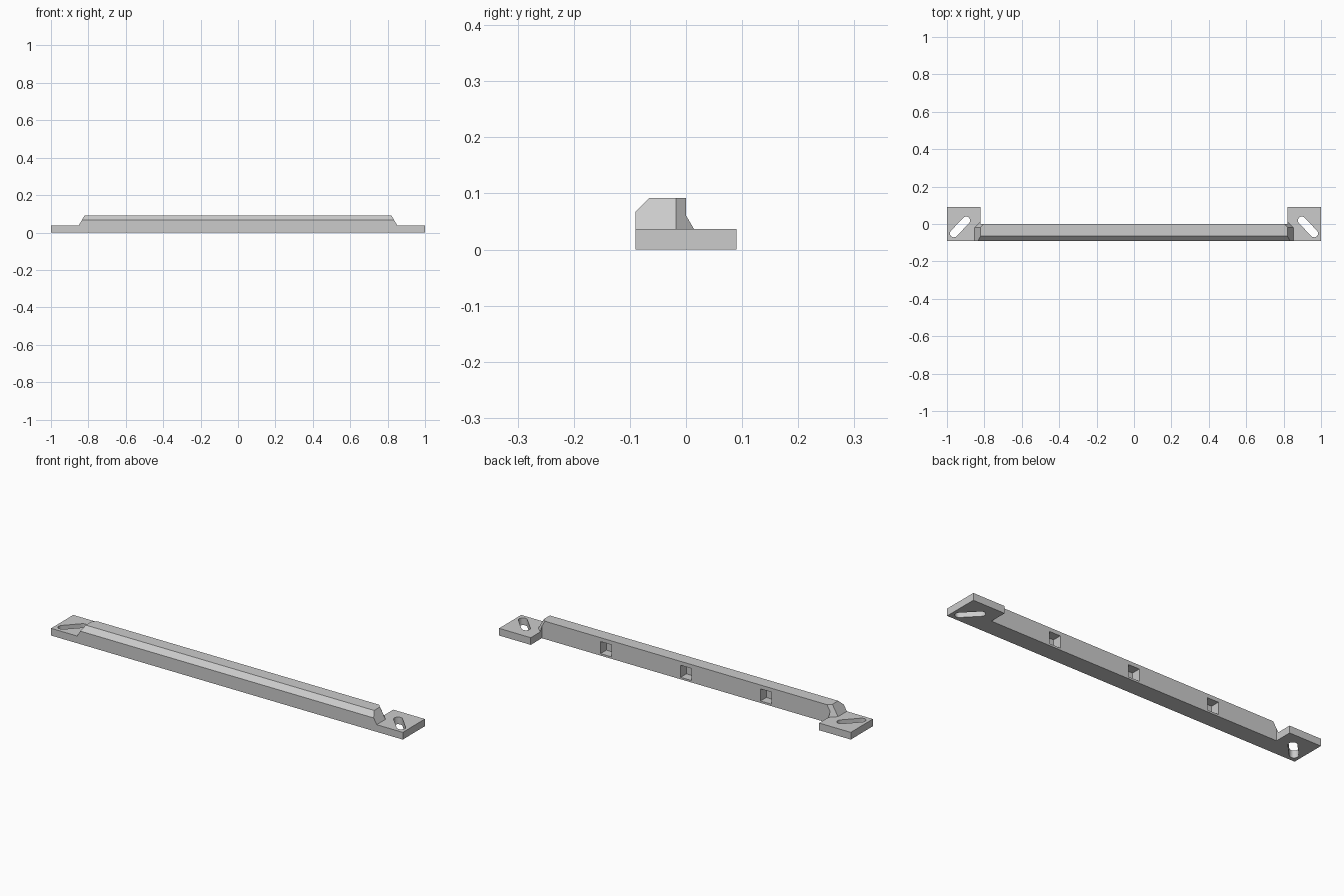
import bpy, bmesh, math
from mathutils import Vector

cube = bpy.data.objects.get("Cube")
if cube:
    bpy.data.objects.remove(cube, do_unlink=True)

grey = bpy.data.materials.new("light grey")
grey.use_nodes = True
GREY = (0.6, 0.6, 0.6, 1)
grey.diffuse_color = GREY
grey.node_tree.nodes["Principled BSDF"].inputs["Base Color"].default_value = GREY


def finish(name, bm):
    bmesh.ops.recalc_face_normals(bm, faces=bm.faces)
    mesh = bpy.data.meshes.new(name)
    bm.to_mesh(mesh)
    bm.free()
    mesh.materials.append(grey)
    obj = bpy.data.objects.new(name, mesh)
    bpy.context.collection.objects.link(obj)
    return obj


def prism(points, depth):
    """Extrude a closed loop of points along a vector."""
    bm = bmesh.new()
    face = bm.faces.new([bm.verts.new(p) for p in points])
    ext = bmesh.ops.extrude_face_region(bm, geom=[face])
    verts = [v for v in ext["geom"] if isinstance(v, bmesh.types.BMVert)]
    bmesh.ops.translate(bm, verts=verts, vec=depth)
    return bm


def box(x0, x1, y0, y1, z0, z1):
    return prism([(x0, y0, z0), (x1, y0, z0), (x1, y1, z0), (x0, y1, z0)], (0, 0, z1 - z0))


def combine(obj, tool, operation):
    mod = obj.modifiers.new(operation.lower(), "BOOLEAN")
    mod.operation, mod.solver, mod.object = operation, "EXACT", tool
    bpy.context.view_layer.objects.active = obj
    bpy.ops.object.modifier_apply(modifier=mod.name)
    bpy.data.objects.remove(tool, do_unlink=True)


FRONT, TOP, PAD_TOP = -0.09, 0.092, 0.037
INNER = 0.82          # inner edge of the end pads
SLOPE = 0.58          # lean of the sloped ends

# Main bar: chamfered profile swept along its length
profile = [(FRONT, 0), (0.02, 0), (0.02, TOP), (-0.065, TOP), (FRONT, 0.067)]
bm = prism([(-0.9, y, z) for y, z in profile], (1.8, 0, 0))

# Sloped ends with a 45 degree back corner
for side in (-1, 1):
    for point, normal in (((side * INNER, 0, TOP), (side, 0, SLOPE)),
                          ((side * INNER, -0.018, TOP), (side, 1, SLOPE))):
        bmesh.ops.bisect_plane(bm, geom=bm.verts[:] + bm.edges[:] + bm.faces[:],
                               plane_co=Vector(point), plane_no=Vector(normal),
                               clear_outer=True)
        rim = [e for e in bm.edges if e.is_boundary]
        bmesh.ops.holes_fill(bm, edges=rim, sides=0)
bar = finish("mounting_bar", bm)

# Trim the back face flush, leaving small gussets on the pads
combine(bar, finish("back_trim", box(-INNER, INNER, 0, 0.1, -0.1, 0.2)), "DIFFERENCE")

# Square pockets in the back
for x in (-0.455, 0, 0.455):
    combine(bar, finish("pocket", box(x - 0.031, x + 0.031, -0.047, 0.05, 0.01, 0.072)),
            "DIFFERENCE")


def slot(side, radius=0.021, steps=12):
    """Diagonal round-ended slot through an end pad."""
    a, b = Vector((0.897, 0.019, -0.05)), Vector((0.963, -0.05, -0.05))
    along = math.atan2(b.y - a.y, b.x - a.x)
    points = []
    for centre, start in ((a, along + math.pi / 2), (b, along - math.pi / 2)):
        for i in range(steps + 1):
            t = start + math.pi * i / steps
            p = centre + radius * Vector((math.cos(t), math.sin(t), 0))
            points.append((side * p.x, p.y, p.z))
    return prism(points, (0, 0, 0.2))


# End pads with slots, joined to the bar
for side in (-1, 1):
    x0, x1 = sorted((side * INNER, side))
    pad = finish("end_pad", box(x0, x1, FRONT, 0.09, 0, PAD_TOP))
    combine(bar, pad, "UNION")
    combine(bar, finish("slot", slot(side)), "DIFFERENCE")
